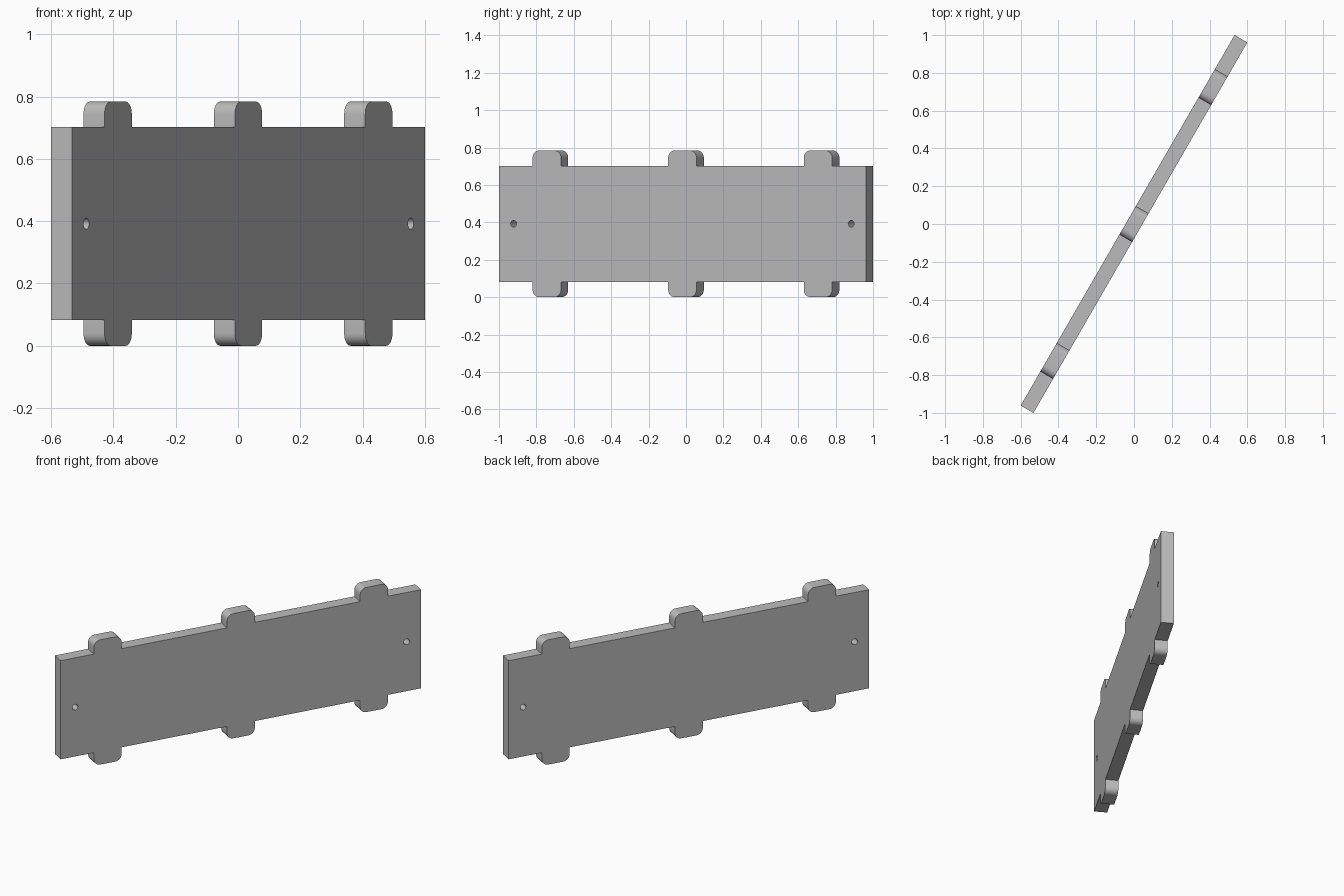
import bpy, bmesh
from math import sin, cos, pi, radians

if "Cube" in bpy.data.objects:
    bpy.data.objects.remove(bpy.data.objects["Cube"], do_unlink=True)

LENGTH, THICK = 2.265, 0.078
HALF_BODY, HALF_TOTAL = 0.31, 0.392
TAB_HALF, TAB_SPACING, FILLET = 0.0875, 0.837, 0.04
HOLE_OFFSET, HOLE_RADIUS = 1.042, 0.018


def arc(cx, cy, r, start, end, steps):
    angles = [start + (end - start) * i / steps for i in range(steps + 1)]
    return [(cx + r * cos(a), cy + r * sin(a)) for a in angles]


def tab(u):
    """Rounded tab standing on the upper edge, traced left to right."""
    inner, top = TAB_HALF - FILLET, HALF_TOTAL - FILLET
    return ([(u - TAB_HALF, HALF_BODY)]
            + arc(u - inner, top, FILLET, pi, pi / 2, 8)
            + arc(u + inner, top, FILLET, pi / 2, 0, 8)
            + [(u + TAB_HALF, HALF_BODY)])


def add_loop(curve, points):
    spline = curve.splines.new("POLY")
    spline.points.add(len(points) - 1)
    for p, (x, y) in zip(spline.points, points):
        p.co = (x, y, 0, 1)
    spline.use_cyclic_u = True


# Upper edge with three tabs; the lower edge is the same turned half round
upper = [(-LENGTH / 2, HALF_BODY)]
for i in (-1, 0, 1):
    upper += tab(i * TAB_SPACING)
upper.append((LENGTH / 2, HALF_BODY))
outline = upper + [(-x, -y) for x, y in upper]

# Filled profile with two through holes
curve = bpy.data.curves.new("panel_profile", "CURVE")
curve.dimensions = "2D"
curve.fill_mode = "BOTH"
curve.extrude = THICK / 2
add_loop(curve, outline)
for side in (-1, 1):
    add_loop(curve, arc(side * HOLE_OFFSET, 0, HOLE_RADIUS, 0, 2 * pi, 24)[:-1])

panel = bpy.data.objects.new("tabbed_panel", curve)
bpy.context.collection.objects.link(panel)
panel.rotation_euler = (radians(90), 0, radians(60))
panel.location.z = HALF_TOTAL
bpy.ops.object.select_all(action="DESELECT")
panel.select_set(True)
bpy.context.view_layer.objects.active = panel
bpy.ops.object.convert(target="MESH")
panel = bpy.context.object

# Weld the caps to the rim
bm = bmesh.new()
bm.from_mesh(panel.data)
bmesh.ops.remove_doubles(bm, verts=bm.verts, dist=0.0001)
bmesh.ops.recalc_face_normals(bm, faces=bm.faces)
bm.to_mesh(panel.data)
bm.free()
bpy.ops.object.shade_smooth_by_angle(angle=radians(30))

# Plain grey finish
grey = bpy.data.materials.new("plain_grey")
grey.use_nodes = True
color = (0.5, 0.5, 0.5, 1)
grey.diffuse_color = color
grey.node_tree.nodes["Principled BSDF"].inputs["Base Color"].default_value = color
panel.data.materials.clear()
panel.data.materials.append(grey)
